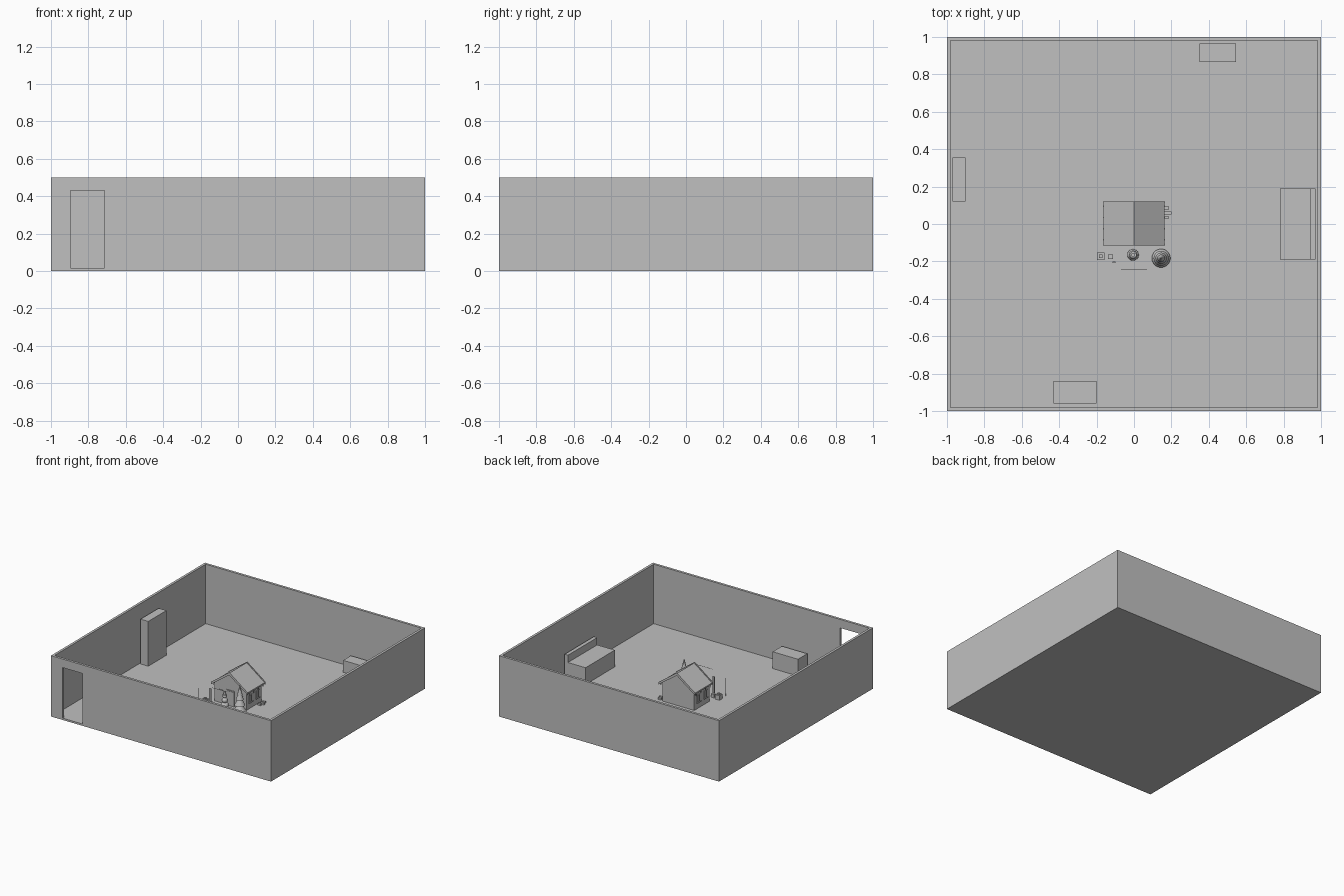
import bpy, bmesh, math
from mathutils import Vector

if "Cube" in bpy.data.objects:
    bpy.data.objects.remove(bpy.data.objects["Cube"])

grey = bpy.data.materials.new("plain_grey")
grey.diffuse_color = (0.53, 0.53, 0.53, 1)
grey.use_nodes = True
grey.node_tree.nodes["Principled BSDF"].inputs["Base Color"].default_value = grey.diffuse_color
FLOOR = 0.012


def make(name, bm):
    bmesh.ops.recalc_face_normals(bm, faces=bm.faces)
    me = bpy.data.meshes.new(name)
    bm.to_mesh(me)
    bm.free()
    me.materials.append(grey)
    ob = bpy.data.objects.new(name, me)
    bpy.context.collection.objects.link(ob)
    return ob


def box(name, x0, x1, y0, y1, z0, z1):
    bm = bmesh.new()
    bmesh.ops.create_cube(bm, size=1)
    for v in bm.verts:
        v.co = Vector((x1 if v.co.x > 0 else x0,
                       y1 if v.co.y > 0 else y0,
                       z1 if v.co.z > 0 else z0))
    return make(name, bm)


def prism(name, profile, y0, y1):
    """Extrude an x-z profile along y."""
    bm = bmesh.new()
    face = bm.faces.new([bm.verts.new((x, y0, z)) for x, z in profile])
    out = bmesh.ops.extrude_face_region(bm, geom=[face])
    for g in out["geom"]:
        if isinstance(g, bmesh.types.BMVert):
            g.co.y = y1
    return make(name, bm)


def cone(name, x, y, z0, z1, r0, r1, n=16):
    bm = bmesh.new()
    bmesh.ops.create_cone(bm, cap_ends=True, segments=n, radius1=r0, radius2=r1, depth=z1 - z0)
    bmesh.ops.translate(bm, verts=bm.verts, vec=(x, y, (z0 + z1) / 2))
    return make(name, bm)


def ball(name, x, y, z, r):
    bm = bmesh.new()
    bmesh.ops.create_uvsphere(bm, u_segments=16, v_segments=10, radius=r)
    bmesh.ops.translate(bm, verts=bm.verts, vec=(x, y, z))
    for f in bm.faces:
        f.smooth = True
    return make(name, bm)


# Room shell: floor, three plain walls, front wall with a doorway
box("floor", -1, 1, -1, 1, 0, FLOOR)
box("back_wall", -1, 1, 0.98, 1, 0, 0.5)
box("left_wall", -1, -0.98, -1, 1, 0, 0.5)
box("right_wall", 0.98, 1, -1, 1, 0, 0.5)
outline = [(-1, 0), (1, 0), (1, 0.5), (-1, 0.5)]
front = prism("front_wall", outline, -1, -0.98)
cutter = box("doorway_cutter", -0.895, -0.715, -1.05, -0.93, 0.015, 0.43)
cutter.hide_render = True
cutter.hide_viewport = True
cut = front.modifiers.new("doorway", "BOOLEAN")
cut.operation = "DIFFERENCE"
cut.object = cutter
cut.solver = "EXACT"

# Furniture along the walls
box("wardrobe", -0.97, -0.90, 0.12, 0.355, FLOOR, 0.38)
box("sofa_seat", 0.78, 0.94, -0.19, 0.19, FLOOR, 0.15)
box("sofa_back", 0.94, 0.97, -0.19, 0.19, FLOOR, 0.21)
box("sideboard", -0.43, -0.20, -0.96, -0.84, FLOOR, 0.15)
box("low_cabinet", 0.35, 0.545, 0.865, 0.965, FLOOR, 0.11)

# Cottage body with gables
prism("cottage_walls", [(-0.145, FLOOR), (0.145, FLOOR), (0.145, 0.165),
                        (0, 0.27), (-0.145, 0.165)], -0.095, 0.1)
for s, side in ((-1, "left"), (1, "right")):
    slab = [(0, 0.285), (s * 0.163, 0.165), (s * 0.163, 0.153), (0, 0.272)]
    prism(side + "_roof", slab, -0.112, 0.12)
    edge = [(0, 0.291), (s * 0.166, 0.169), (s * 0.166, 0.149), (0, 0.268)]
    for y in (-0.114, 0.112):
        prism(side + "_gable_trim", edge, y, y + 0.009)
    for i in range(4):
        cone("eave_icicle", s * 0.161, -0.085 + i * 0.06, 0.133, 0.158, 0.001, 0.005, 8)
    # Side windows with frames
    for y in (-0.045, 0.045):
        x = s * 0.145
        xs = sorted((x, x + s * 0.005))
        box("side_window", *xs, y - 0.02, y + 0.02, 0.065, 0.125)
        xs = sorted((x, x + s * 0.01))
        box("window_sill", *xs, y - 0.024, y + 0.024, 0.059, 0.065)
        box("window_bar", *xs, y - 0.002, y + 0.002, 0.065, 0.125)
    # Front windows
    box("front_window", s * 0.09 - 0.022, s * 0.09 + 0.022, -0.1, -0.095, 0.07, 0.12)

# Cottage door and step
box("cottage_door", -0.03, 0.03, -0.103, -0.095, FLOOR, 0.13)
box("door_frame", -0.035, 0.035, -0.1, -0.095, FLOOR, 0.137)

# Stacked-cone tree
tx, ty = 0.145, -0.183
cone("tree_trunk", tx, ty, FLOOR, 0.05, 0.01, 0.01)
for z, r in ((0.04, 0.05), (0.09, 0.04), (0.135, 0.03), (0.175, 0.02)):
    cone("tree_tier", tx, ty, z, z + 0.075, r, 0.002, 20)

# Round garden figure of stacked balls
for z, r in ((0.04, 0.031), (0.082, 0.023), (0.115, 0.016)):
    ball("snow_ball", -0.005, -0.165, z, r)
cone("hat_brim", -0.005, -0.165, 0.126, 0.129, 0.018, 0.018)
cone("hat_top", -0.005, -0.165, 0.129, 0.152, 0.011, 0.011)

# Small parcels and thin posts in the front yard
box("large_parcel", -0.197, -0.158, -0.192, -0.153, FLOOR, 0.05)
box("parcel_bow", -0.187, -0.168, -0.182, -0.163, 0.05, 0.06)
box("small_parcel", -0.138, -0.112, -0.187, -0.164, FLOOR, 0.04)
box("lamp_post", -0.116, -0.1, -0.208, -0.2, FLOOR, 0.165)
box("thin_pole", -0.191, -0.189, -0.246, -0.244, FLOOR, 0.16)
box("hanging_wire", -0.07, 0.07, -0.246, -0.244, 0.198, 0.2)

# Firewood beside the cottage
for x, y, w in ((0.175, 0.085, 0.026), (0.182, 0.06, 0.036), (0.172, 0.035, 0.024)):
    box("firewood", x - w / 2, x + w / 2, y - 0.008, y + 0.008, FLOOR, 0.026)
